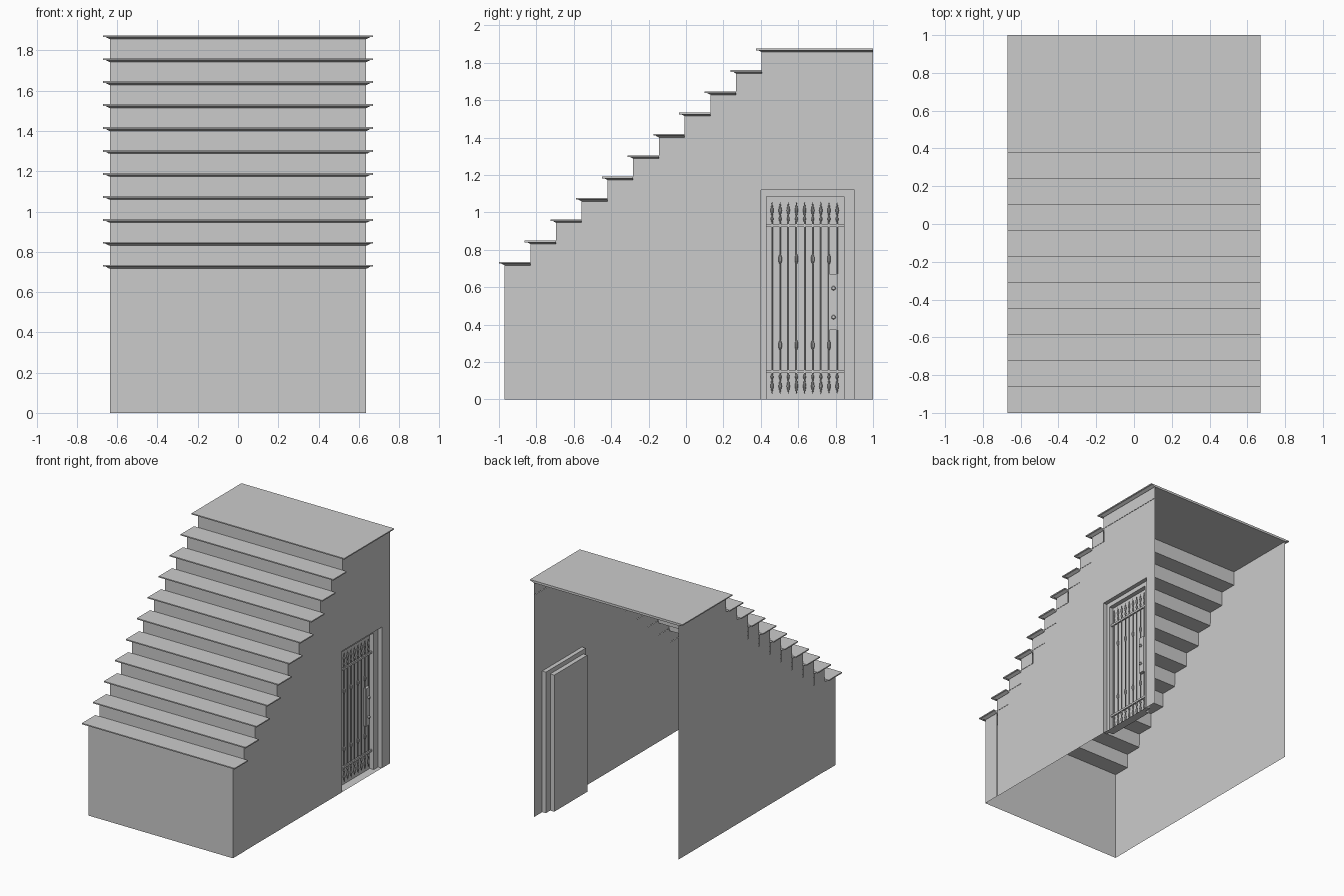
import bpy, bmesh, math

if "Cube" in bpy.data.objects:
    bpy.data.objects.remove(bpy.data.objects["Cube"], do_unlink=True)

stone = bpy.data.materials.new("light_grey")
stone.use_nodes = True
GREY = (0.6, 0.6, 0.6, 1)
stone.diffuse_color = GREY
stone.node_tree.nodes["Principled BSDF"].inputs["Base Color"].default_value = GREY

STEPS, RUN, RISE = 11, 0.1375, 0.114
HALF, BACK = 0.635, 1.0
FIRST_TOP, LIP = 0.735, 0.018


def finish(name, bm, fix_normals=True):
    if fix_normals:
        bmesh.ops.recalc_face_normals(bm, faces=bm.faces)
    mesh = bpy.data.meshes.new(name)
    bm.to_mesh(mesh)
    bm.free()
    mesh.materials.append(stone)
    obj = bpy.data.objects.new(name, mesh)
    bpy.context.collection.objects.link(obj)
    return obj


def loft(name, rings, caps=True):
    """Skin a list of equal-length closed rings."""
    bm = bmesh.new()
    rows = [[bm.verts.new(p) for p in ring] for ring in rings]
    for a, b in zip(rows, rows[1:]):
        for i in range(len(a)):
            j = (i + 1) % len(a)
            bm.faces.new((a[i], a[j], b[j], b[i]))
    if caps:
        bm.faces.new(rows[0])
        bm.faces.new(rows[-1])
    return finish(name, bm)


def box(name, x, y, z):
    return loft(name, [[(x[0], y[0], h), (x[1], y[0], h), (x[1], y[1], h), (x[0], y[1], h)] for h in z])


def panel(name, points):
    """Flat sheet from one outline."""
    bm = bmesh.new()
    bm.faces.new([bm.verts.new(p) for p in points])
    return finish(name, bm, False)


def top_of(i):
    return FIRST_TOP + RISE * i


def riser_y(i):
    return -0.97 + RUN * i


# Treads with moulded nosing, and the riser shell under each one
for i in range(STEPS):
    last = i == STEPS - 1
    end = BACK if last else riser_y(i + 1)
    top = top_of(i)
    rings = []
    for inset, drop in ((0, 0), (0, 0.009), (0.013, 0.009), (0.03, LIP)):
        w, f, h = HALF + 0.035 - inset, riser_y(i) - 0.03 + inset, top - drop
        rings.append([(-w, f, h), (w, f, h), (w, end, h), (-w, end, h)])
    loft(f"tread_{i + 1}", rings)
    bottom = top_of(i - 1) if i else 0
    bm = bmesh.new()
    path = [(-HALF, end), (-HALF, riser_y(i)), (HALF, riser_y(i)), (HALF, end)]
    low, high = [[bm.verts.new((x, y, h)) for x, y in path] for h in (bottom, top - LIP)]
    for k in range(3):
        bm.faces.new((low[k], low[k + 1], high[k + 1], high[k]))
    finish(f"riser_{i + 1}", bm, False)

# Side walls with a stepped top edge
D0, D1, DTOP = 0.40, 0.90, 1.12
stair = [(BACK, top_of(STEPS - 2))]
for i in range(STEPS - 1, 0, -1):
    stair += [(riser_y(i), top_of(i - 1))]
    if i > 1:
        stair += [(riser_y(i), top_of(i - 2))]
start = riser_y(1)
notch = [(start, 0), (D0, 0), (D0, DTOP), (D1, DTOP), (D1, 0), (BACK, 0)]
WALL = HALF - 0.002
panel("wall_with_doorway", [(WALL, y, z) for y, z in notch + stair])
panel("plain_wall", [(-WALL, y, z) for y, z in reversed([(start, 0), (BACK, 0)] + stair)])


# Doorway: two stepped recesses sunk into the wall
def arch(x, y0, y1, z):
    return [(x, y0, 0.001), (x, y0, z), (x, y1, z), (x, y1, 0.001)]


FRAME, LEAF = 0.60, 0.565
L0, L1, LTOP = 0.43, 0.845, 1.085
loft("door_recess", [arch(WALL, D0, D1, DTOP), arch(FRAME, D0, D1, DTOP),
                     arch(FRAME, L0, L1, LTOP), arch(LEAF, L0, L1, LTOP)], caps=False)
panel("door_leaf", arch(LEAF, L0, L1, LTOP)[::-1])

# Grille: turned bars with pointed ends and collars
GX = 0.580


def bar(name, y, collars):
    profile = [(0.03, 0.0005), (0.07, 0.009), (0.105, 0.003), (0.12, 0.008), (0.135, 0.004)]
    for c in collars:
        profile += [(c - 0.025, 0.004), (c - 0.01, 0.009), (c + 0.01, 0.009), (c + 0.025, 0.004)]
    profile += [(0.95, 0.004), (0.965, 0.008), (0.98, 0.003), (1.01, 0.009), (1.055, 0.0005)]
    angles = [math.tau * k / 8 for k in range(8)]
    loft(name, [[(GX + r * math.cos(a), y + r * math.sin(a), z) for a in angles] for z, r in profile])


for i in range(9):
    bar(f"grille_bar_{i + 1}", 0.46 + 0.0435 * i, (0.29, 0.75) if i % 2 else ())
for name, z in (("lower", 0.15), ("upper", 0.93)):
    box(f"{name}_grille_rail", (GX - 0.006, GX + 0.006), (L0, L1), (z - 0.008, z + 0.008))

# Lock plate with two round knobs
box("lock_plate", (LEAF, GX + 0.011), (0.765, 0.812), (0.37, 0.67))
for name, z in (("handle_knob", 0.595), ("key_knob", 0.44)):
    ring = [math.tau * k / 12 for k in range(12)]
    loft(name, [[(x, 0.789 + r * math.cos(a), z + r * math.sin(a)) for a in ring]
                for x, r in ((GX + 0.01, 0.007), (GX + 0.018, 0.012), (GX + 0.026, 0.008))])
